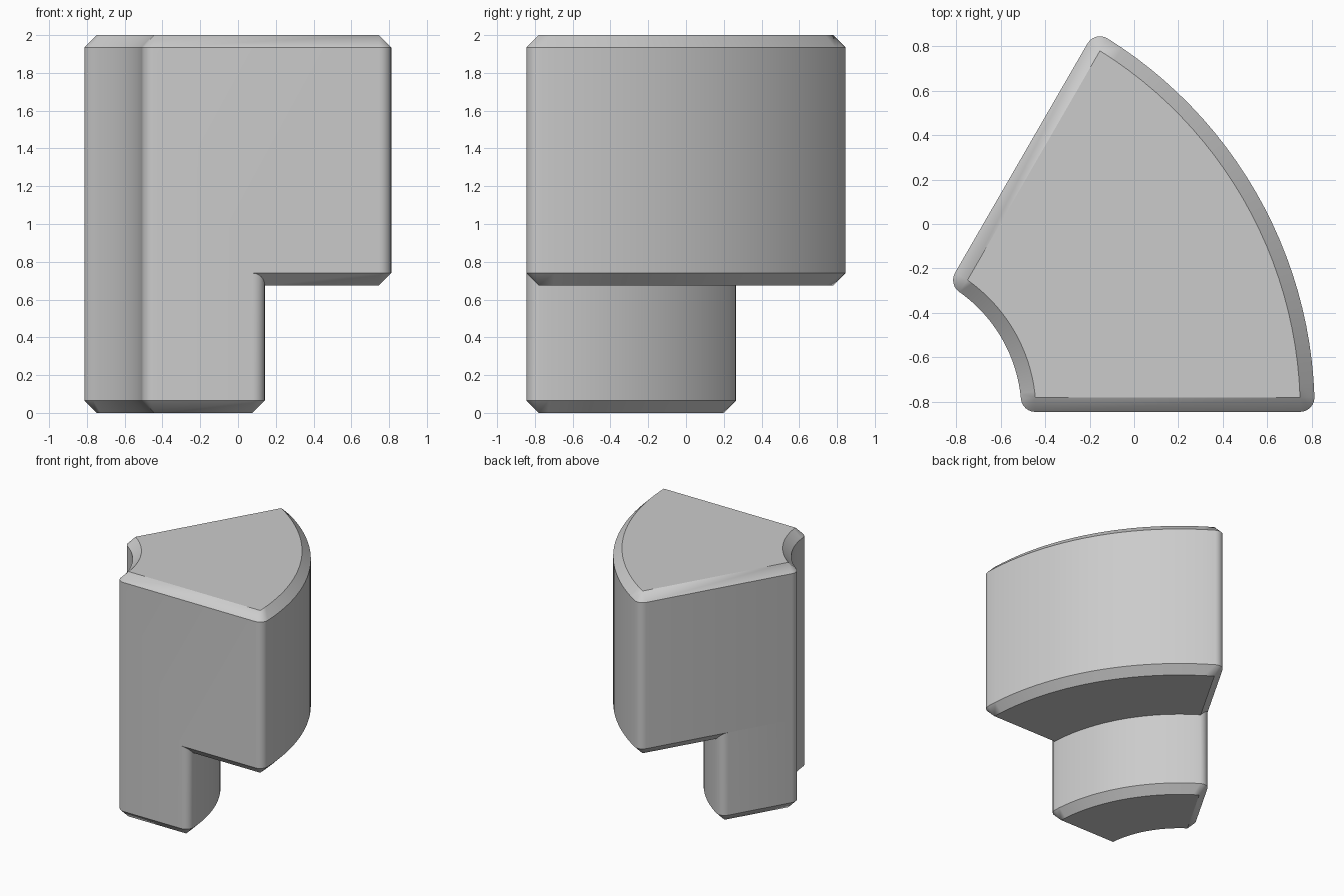
import bpy
import bmesh
from math import asin, sin, cos, pi, radians
from mathutils import Vector

cube = bpy.data.objects.get("Cube")
if cube:
    bpy.data.objects.remove(cube, do_unlink=True)

stone = bpy.data.materials.new("light grey stone")
stone.use_nodes = True
stone.diffuse_color = (0.6, 0.6, 0.6, 1)
stone.node_tree.nodes["Principled BSDF"].inputs["Base Color"].default_value = (0.6, 0.6, 0.6, 1)

APEX = Vector((-1.166, -0.845))   # centre of the ring the block belongs to
SWEEP = radians(60)
EDGE = 0.065                      # chamfer size and corner radius
ARC, CORNER = 24, 6


def wedge_outline(r_in, r_out):
    """Sharp ring-sector core, with the outward direction at each point."""
    def arc(r, sign):
        a = asin(EDGE / r)
        return [(r, a + (SWEEP - 2 * a) * i / ARC, sign) for i in range(ARC + 1)]

    def corner(r, t, start, end):
        return [(r, t, start + (end - start) * i / CORNER) for i in range(CORNER + 1)]

    outer, inner = arc(r_out - EDGE, 0), arc(r_in + EDGE, pi)[::-1]
    first, last = outer[0][1], outer[-1][1]
    near, far = inner[0][1], inner[-1][1]
    pts = corner(r_out - EDGE, first, -pi / 2, first)
    pts += [(r, t, t) for r, t, _ in outer[1:-1]]
    pts += corner(r_out - EDGE, last, last, SWEEP + pi / 2)
    pts += corner(r_in + EDGE, near, SWEEP + pi / 2, near + pi)
    pts += [(r, t, t + pi) for r, t, _ in inner[1:-1]]
    pts += corner(r_in + EDGE, far, far + pi, 3 * pi / 2)
    return [(APEX + r * Vector((cos(t), sin(t))), Vector((cos(n), sin(n))))
            for r, t, n in pts]


def wedge(name, r_in, r_out, levels):
    """Loft the outline through (height, outward offset) levels."""
    bm = bmesh.new()
    outline = wedge_outline(r_in, r_out)
    rings = [[bm.verts.new((*(p + n * off), z)) for p, n in outline] for z, off in levels]
    count = len(outline)
    for low, high in zip(rings, rings[1:]):
        for i in range(count):
            j = (i + 1) % count
            bm.faces.new((low[i], low[j], high[j], high[i]))
    bm.faces.new(rings[0][::-1])
    bm.faces.new(rings[-1])
    bmesh.ops.remove_doubles(bm, verts=bm.verts, dist=0.0001)
    bmesh.ops.recalc_face_normals(bm, faces=bm.faces)
    mesh = bpy.data.meshes.new(name)
    bm.to_mesh(mesh)
    bm.free()
    mesh.materials.append(stone)
    obj = bpy.data.objects.new(name, mesh)
    bpy.context.collection.objects.link(obj)
    return obj


# Wide upper block and the narrow foot beneath it, flush on three sides
shelf = 0.675
block = wedge("stepped_wedge_block", 0.66, 1.979,
              [(shelf, 0), (shelf + EDGE, EDGE), (2 - EDGE, EDGE), (2, 0)])
foot = wedge("foot_helper", 0.66, 1.31, [(0, 0), (EDGE, EDGE), (shelf + EDGE, EDGE)])

# Fuse both into one solid
union = block.modifiers.new("join_foot", 'BOOLEAN')
union.operation = 'UNION'
union.solver = 'EXACT'
union.object = foot
bpy.context.view_layer.objects.active = block
block.select_set(True)
bpy.ops.object.modifier_apply(modifier=union.name)
bpy.data.objects.remove(foot, do_unlink=True)

# Clear seams across flat walls, then smooth the curved ones
bm = bmesh.new()
bm.from_mesh(block.data)
bmesh.ops.remove_doubles(bm, verts=bm.verts, dist=0.0001)
bmesh.ops.dissolve_limit(bm, angle_limit=radians(0.3), verts=bm.verts, edges=bm.edges)
bm.to_mesh(block.data)
bm.free()
bpy.ops.object.shade_smooth_by_angle(angle=radians(30))
